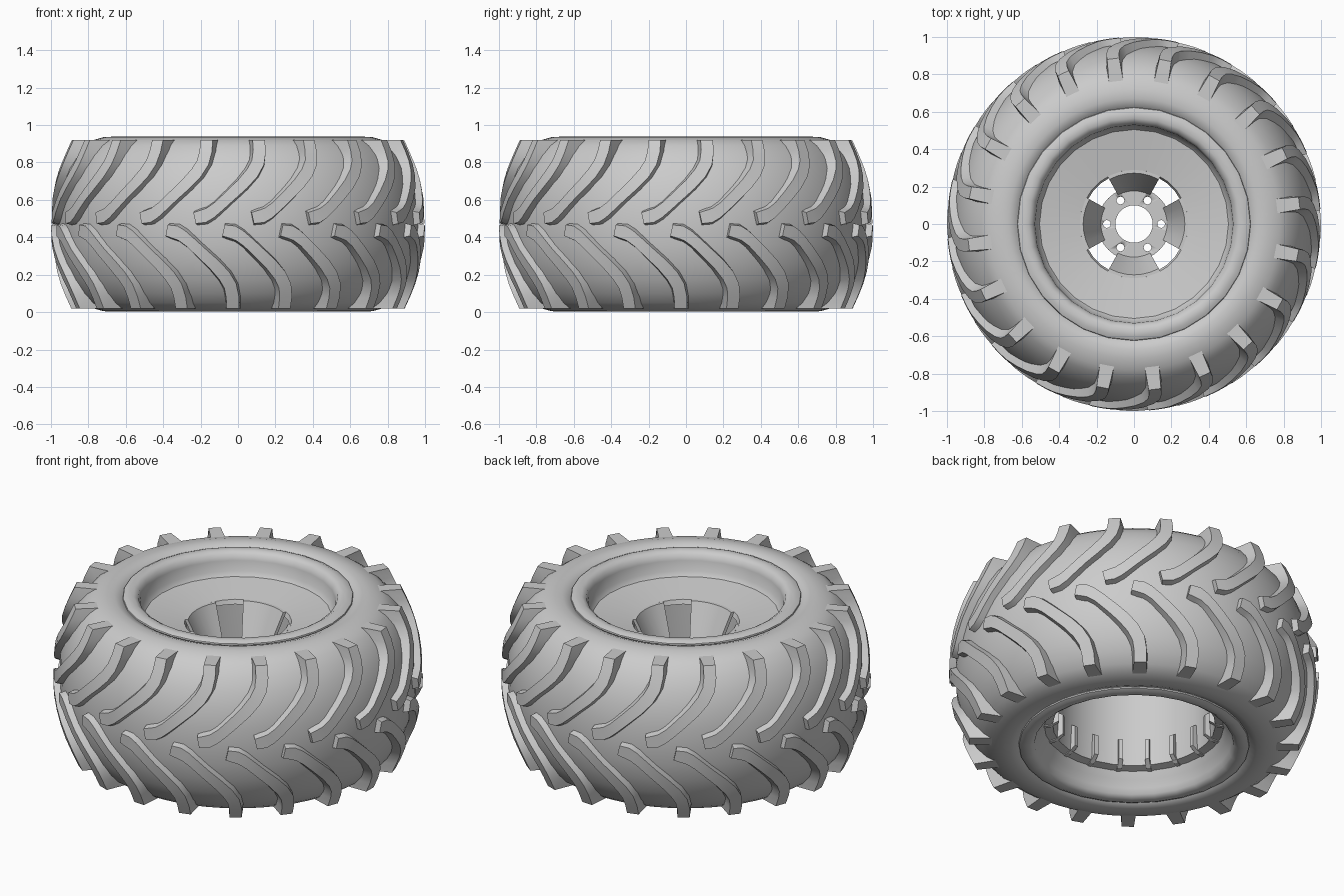
import bpy, bmesh
from math import sin, cos, pi, radians, hypot

if "Cube" in bpy.data.objects:
    bpy.data.objects.remove(bpy.data.objects["Cube"])

H = 0.94          # wheel width (axis is z)
LUGS = 20


def finish(name, bm, angle=35):
    bmesh.ops.remove_doubles(bm, verts=bm.verts, dist=1e-5)
    bmesh.ops.recalc_face_normals(bm, faces=bm.faces)
    me = bpy.data.meshes.new(name)
    bm.to_mesh(me)
    bm.free()
    ob = bpy.data.objects.new(name, me)
    bpy.context.collection.objects.link(ob)
    bpy.ops.object.select_all(action='DESELECT')
    ob.select_set(True)
    bpy.context.view_layer.objects.active = ob
    bpy.ops.object.shade_smooth_by_angle(angle=radians(angle))
    return ob


def polar(r, a, z):
    # angle 0 is the front (-y), positive towards +x
    return (r * sin(a), -r * cos(a), z)


def lathe(bm, profile, n, a0=0.0, a1=2 * pi, closed=True):
    """Revolve (r, z) points about z; closed joins last point to first."""
    rings = [[bm.verts.new(polar(r, a0 + (a1 - a0) * i / n, z)) for r, z in profile]
             for i in range(n + 1)]
    m = len(profile)
    for p, q in zip(rings, rings[1:]):
        for j in range(m if closed else m - 1):
            k = (j + 1) % m
            bm.faces.new((p[j], q[j], q[k], p[k]))
    if closed and a1 - a0 < 2 * pi - 0.01:
        bm.faces.new(rings[0])
        bm.faces.new(rings[-1])


def interp(table, z):
    for (z0, r0), (z1, r1) in zip(table, table[1:]):
        if z <= z1:
            return r0 + (r1 - r0) * (z - z0) / (z1 - z0)
    return table[-1][1]


# radius against height, upper half
BODY = [(0.47, 0.965), (0.58, 0.96), (0.68, 0.94), (0.77, 0.907),
        (0.84, 0.865), (0.89, 0.82), (0.918, 0.78)]
CREST = [(0.47, 1.0), (0.58, 0.996), (0.68, 0.98), (0.77, 0.955),
         (0.84, 0.928), (0.93, 0.887)]

# tyre carcass
upper = [(r, z) for z, r in BODY] + [(0.72, 0.935), (0.67, 0.938), (0.62, 0.92), (0.60, 0.88)]
lower = [(r, H - z) for r, z in reversed(upper[1:])]
bm = bmesh.new()
lathe(bm, lower + upper, 80)
finish("tyre_body", bm, 50)

# tread lugs: centre line (angle, z, half width), from shoulder to head
PATH = [(0.0, 0.921, 0.040), (0.0, 0.86, 0.040), (-0.012, 0.80, 0.039),
        (-0.045, 0.745, 0.038), (-0.10, 0.685, 0.036), (-0.165, 0.625, 0.034),
        (-0.23, 0.565, 0.033), (-0.275, 0.53, 0.036), (-0.31, 0.513, 0.040),
        (-0.36, 0.503, 0.034)]


def add_lug(bm, a0, flip):
    rows = []
    for i, (a, z, w) in enumerate(PATH):
        pa, na = PATH[max(i - 1, 0)], PATH[min(i + 1, len(PATH) - 1)]
        dx, dz = (na[0] - pa[0]) * 0.96, na[1] - pa[1]
        d = hypot(dx, dz)
        nx, nz = -dz / d, dx / d
        if i == 0:
            nx, nz = 1, 0
        row = []
        for s, k in ((-1, 1.2), (-1, 0.88), (1, 0.88), (1, 1.2)):
            zz = z + s * w * k * nz
            rr = interp(CREST, zz) if k < 1 else interp(BODY, zz) - 0.012
            aa = a0 + a + s * w * k * nx / 0.95
            row.append(bm.verts.new(polar(rr, aa, H - zz if flip else zz)))
        rows.append(row)
    for p, q in zip(rows, rows[1:]):
        for j in range(4):
            k = (j + 1) % 4
            bm.faces.new((p[j], q[j], q[k], p[k]))
    bm.faces.new(rows[0])
    bm.faces.new(rows[-1])


for name, start, flip in (("tread_lugs_upper", 0.125, False), ("tread_lugs_lower", -0.032, True)):
    bm = bmesh.new()
    for i in range(LUGS):
        add_lug(bm, start + i * 2 * pi / LUGS, flip)
    finish(name, bm, 30)

# rim: outer lip, dished face, inner barrel and rear lip
rim = [(0.63, 0.90), (0.622, 0.928), (0.60, 0.938), (0.565, 0.938), (0.54, 0.922), (0.53, 0.89),
       (0.525, 0.83), (0.505, 0.805), (0.29, 0.77), (0.28, 0.745), (0.43, 0.755),
       (0.43, 0.30), (0.44, 0.14), (0.485, 0.13), (0.505, 0.09), (0.53, 0.05), (0.54, 0.018),
       (0.565, 0.002), (0.60, 0.002), (0.622, 0.012), (0.63, 0.04), (0.56, 0.12), (0.54, 0.5), (0.56, 0.82)]
bm = bmesh.new()
lathe(bm, rim, 28)
finish("rim", bm, 40)

# gussets around the rear of the barrel
bm = bmesh.new()
for i in range(18):
    a = (i + 0.5) * 2 * pi / 18
    ends = []
    for s in (-1, 1):
        ends.append([bm.verts.new(polar(r, a + s * 0.012 / r, z)) for r, z in
                     ((0.49, 0.125), (0.455, 0.13), (0.405, 0.16), (0.405, 0.28), (0.44, 0.30))])
    bm.faces.new(ends[0])
    bm.faces.new(ends[1])
    for j in range(5):
        k = (j + 1) % 5
        bm.faces.new((ends[0][j], ends[0][k], ends[1][k], ends[1][j]))
finish("barrel_gussets", bm, 20)

# four sloping spokes with diagonal windows between them
bm = bmesh.new()
for i in range(4):
    c = i * pi / 2
    lathe(bm, [(0.29, 0.77), (0.195, 0.55), (0.175, 0.55), (0.272, 0.77)], 6,
          c - radians(29), c + radians(29))
finish("spokes", bm, 30)

# hub plate with six bolt holes
bm = bmesh.new()
lathe(bm, [(0.195, 0.555), (0.195, 0.53), (0.10, 0.53), (0.10, 0.555)], 32)
hub = finish("hub_plate", bm, 30)
bm = bmesh.new()
for i in range(6):
    a = pi / 2 + i * pi / 3
    ring = [(0.145 * sin(a) + 0.021 * cos(t * pi / 6), -0.145 * cos(a) + 0.021 * sin(t * pi / 6))
            for t in range(12)]
    f = bm.faces.new([bm.verts.new((x, y, 0.5)) for x, y in ring])
    ext = bmesh.ops.extrude_face_region(bm, geom=[f], use_keep_orig=True)
    bmesh.ops.translate(bm, vec=(0, 0, 0.1),
                        verts=[v for v in ext['geom'] if isinstance(v, bmesh.types.BMVert)])
cutter = finish("bolt_hole_cutter", bm)
cutter.hide_render = True
mod = hub.modifiers.new("bolt_holes", 'BOOLEAN')
mod.operation = 'DIFFERENCE'
mod.object = cutter
bpy.context.view_layer.objects.active = hub
bpy.ops.object.modifier_apply(modifier=mod.name)
bpy.data.objects.remove(cutter)
